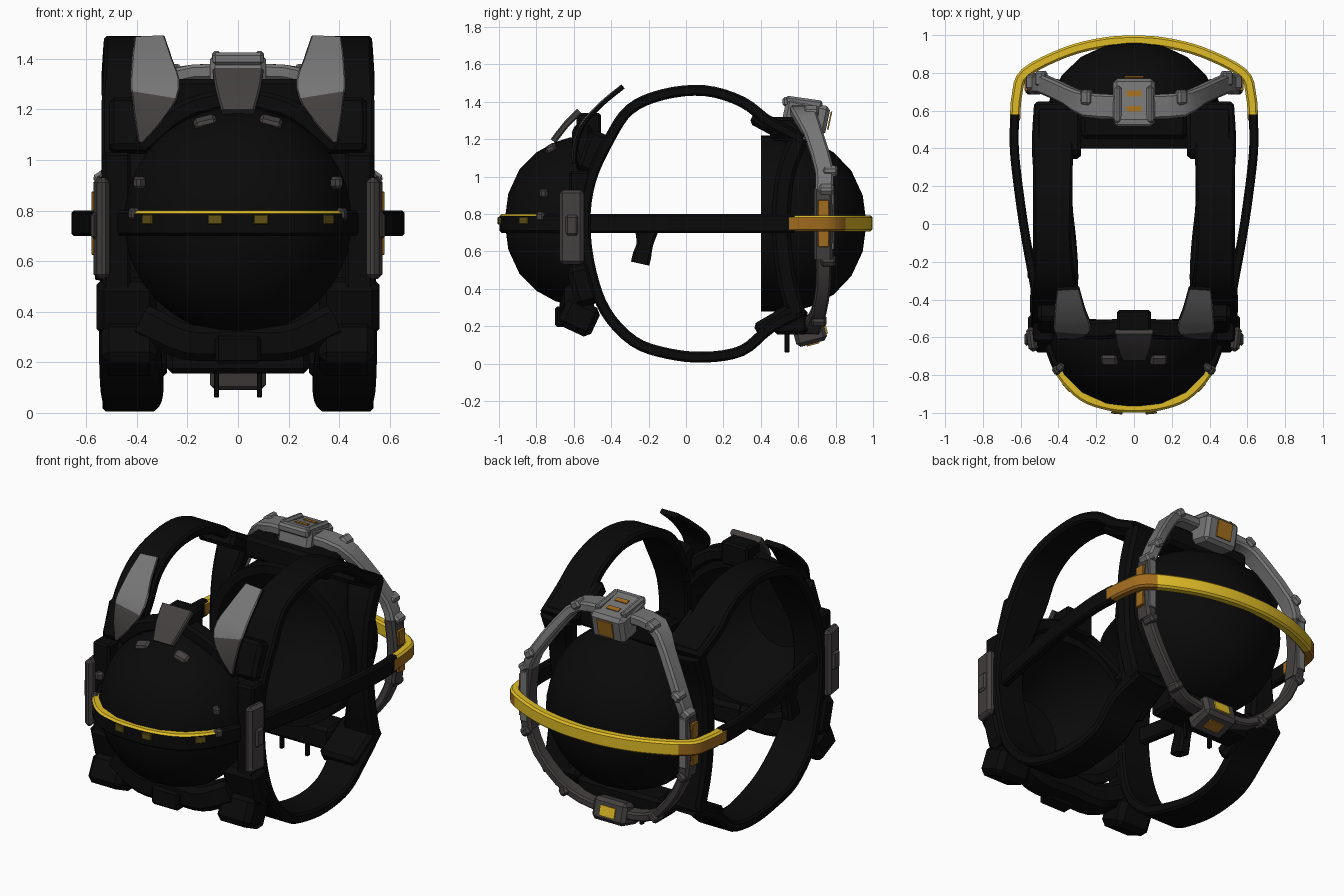
import bpy, bmesh, math
from mathutils import Vector, Euler

old = bpy.data.objects.get("Cube")
if old:
    bpy.data.objects.remove(old)


def material(name, r, g, b):
    m = bpy.data.materials.new(name)
    m.use_nodes = True
    m.diffuse_color = (r, g, b, 1)
    bsdf = m.node_tree.nodes["Principled BSDF"]
    bsdf.inputs["Base Color"].default_value = (r, g, b, 1)
    bsdf.inputs["Roughness"].default_value = 0.7
    return m


BLACK = material("black", 0.003, 0.003, 0.003)
DARK = material("dark_grey", 0.058, 0.051, 0.051)
GREY = material("light_grey", 0.18, 0.18, 0.18)
YELLOW = material("yellow", 0.74, 0.5, 0.02)
ORANGE = material("orange", 0.36, 0.15, 0.013)
OLIVE = material("olive", 0.12, 0.085, 0.008)


def finish(bm, name, mats, rule=None, bevel=0, angle=35):
    """Turn a bmesh into a shaded object, colouring faces by an optional rule."""
    bmesh.ops.remove_doubles(bm, verts=bm.verts, dist=0.0005)
    if bevel:
        bmesh.ops.bevel(bm, geom=bm.edges[:], offset=bevel, segments=1, affect='EDGES')
    bmesh.ops.recalc_face_normals(bm, faces=bm.faces)
    bm.normal_update()
    if rule:
        for f in bm.faces:
            f.material_index = rule(f.calc_center_median(), f.normal)
    me = bpy.data.meshes.new(name)
    bm.to_mesh(me)
    bm.free()
    ob = bpy.data.objects.new(name, me)
    bpy.context.collection.objects.link(ob)
    for m in mats:
        me.materials.append(m)
    bpy.ops.object.select_all(action='DESELECT')
    bpy.context.view_layer.objects.active = ob
    ob.select_set(True)
    bpy.ops.object.shade_smooth_by_angle(angle=math.radians(angle))
    return ob


def box(name, loc, size, mat, rot=(0, 0, 0), bevel=0.012):
    bm = bmesh.new()
    bmesh.ops.create_cube(bm, size=1)
    turn = Euler([math.radians(a) for a in rot]).to_matrix()
    for v in bm.verts:
        v.co = turn @ (v.co * Vector(size)) + Vector(loc)
    return finish(bm, name, [mat], bevel=bevel)


def smooth_path(pts, n):
    """Catmull-Rom through points (x, y, z, width)."""
    p = [Vector(q) for q in pts]
    p = [2 * p[0] - p[1]] + p + [2 * p[-1] - p[-2]]
    out = []
    for a, b, c, d in zip(p, p[1:], p[2:], p[3:]):
        for i in range(n):
            t = i / n
            out.append(0.5 * (2 * b + (c - a) * t + (2 * a - 5 * b + 4 * c - d) * t * t
                              + (3 * b - a - 3 * c + d) * t ** 3))
    return out + [p[-2]]


def band(name, pts, side, thick, mats, n=4, rule=None):
    """Sweep a chamfered bar whose width lies along the side axis."""
    path = smooth_path(pts, n)
    bm = bmesh.new()
    rings = []
    for i, q in enumerate(path):
        t = (path[min(i + 1, len(path) - 1)] - path[max(i - 1, 0)]).to_3d().normalized()
        nrm = t.cross(Vector(side)).normalized()
        s = nrm.cross(t)
        w, h = q[3] / 2, thick / 2
        c = min(w, h) * 0.4
        prof = [(w, h - c), (w - c, h), (c - w, h), (-w, h - c),
                (-w, c - h), (c - w, -h), (w - c, -h), (w, c - h)]
        rings.append([bm.verts.new(q.to_3d() + s * a + nrm * b) for a, b in prof])
    for r0, r1 in zip(rings, rings[1:]):
        for k in range(8):
            bm.faces.new((r0[k], r0[k - 1], r1[k - 1], r1[k]))
    bm.faces.new(rings[0])
    bm.faces.new(rings[-1][::-1])
    return finish(bm, name, mats, rule)


def shell(name, profile, z):
    """Revolve (radius, y) points about a front-to-back axis."""
    bm = bmesh.new()
    vs = [bm.verts.new((r, y, z)) for r, y in profile]
    es = [bm.edges.new(e) for e in zip(vs, vs[1:])]
    bmesh.ops.spin(bm, geom=vs + es, cent=(0, 0, z), axis=(0, 1, 0), angle=math.tau, steps=40)
    return finish(bm, name, [BLACK])


def flip(pts, s):
    return [(p[0] * s, *p[1:]) for p in pts]


X, Y, Z = (1, 0, 0), (0, 1, 0), (0, 0, 1)

# Hollow domes
shell("front_dome", [(0.40, -0.53), (0.45, -0.53), (0.45, -0.62), (0.425, -0.7), (0.37, -0.8), (0.28, -0.89),
                     (0.15, -0.95), (0, -0.97), (0, -0.93), (0.2, -0.9), (0.35, -0.74), (0.40, -0.53)], 0.76)
shell("back_dome", [(0.42, 0.40), (0.47, 0.40), (0.47, 0.58), (0.44, 0.68), (0.38, 0.79), (0.28, 0.885),
                    (0.15, 0.945), (0, 0.965), (0, 0.9), (0.2, 0.86), (0.36, 0.7), (0.42, 0.40)], 0.75)

# Hoop around the front dome: black with a yellow upper edge
arc = [(0.45, -0.64), (0.385, -0.79), (0.27, -0.91), (0.13, -0.96)]
front = [(x, y, 0.75, 0.1) for x, y in arc]
band("front_hoop", front + [(0, -0.97, 0.75, 0.1)] + flip(front[::-1], -1), Z, 0.056, [BLACK, YELLOW],
     rule=lambda c, n: 1 if n.z > 0.4 and c.y < -0.76 else 0)
for x, y, a in ((-0.09, -0.991, -5), (0.09, -0.991, 5), (0.35, -0.86, 48), (-0.35, -0.86, -48)):
    box("hoop_mark", (x, y, 0.765), (0.06, 0.03, 0.04), OLIVE, (0, 0, a), 0.004)

# Back hoop in yellow and orange
half = [(0.63, 0.55), (0.62, 0.68), (0.575, 0.8), (0.36, 0.91), (0.16, 0.96)]
hoop = [(x, y, 0.75, 0.085) for x, y in half]
band("back_hoop", hoop + [(0, 0.97, 0.75, 0.085)] + flip(hoop[::-1], -1), Z, 0.055, [YELLOW, ORANGE],
     rule=lambda c, n: 1 if abs(c.x) > 0.52 and n.z < 0.5 else 0)

for s, label in ((1, "left"), (-1, "right")):
    # Shoulder and waist straps joined by the front side panel
    strap = [(0.43, 0.62, 1.2, 0.2), (0.43, 0.45, 1.29, 0.22), (0.43, 0.3, 1.4, 0.21), (0.43, 0.1, 1.46, 0.2),
             (0.43, -0.12, 1.44, 0.2), (0.42, -0.3, 1.36, 0.22), (0.42, -0.41, 1.2, 0.24),
             (0.44, -0.51, 0.98, 0.2), (0.45, -0.54, 0.75, 0.19), (0.44, -0.51, 0.5, 0.21),
             (0.43, -0.43, 0.28, 0.24), (0.42, -0.28, 0.12, 0.25), (0.42, -0.1, 0.055, 0.23),
             (0.43, 0.1, 0.035, 0.21), (0.43, 0.3, 0.07, 0.21), (0.43, 0.45, 0.19, 0.22), (0.41, 0.62, 0.28, 0.2)]
    band(label + "_strap", flip(strap, s), X, 0.058, [BLACK])

    # Back side panel closing the strap loop beside the dome
    panel = [(0.43, 0.6, 1.2, 0.2), (0.45, 0.53, 1.0, 0.15), (0.46, 0.51, 0.75, 0.13),
             (0.45, 0.53, 0.5, 0.15), (0.42, 0.58, 0.29, 0.2)]
    band(label + "_back_panel", flip(panel, s), X, 0.1, [BLACK])

    # Side arm running from the front panel to the back hoop
    arm = [(0.49, -0.52), (0.535, -0.28), (0.585, 0), (0.625, 0.3), (0.635, 0.45), (0.63, 0.58)]
    band(label + "_arm", flip([(x, y, 0.75, 0.1) for x, y in arm], s), Z, 0.048, [BLACK])

    # Raised shoulder fin, lighter at the top
    fin = [(0.385, -0.6, 1.07, 0.02), (0.355, -0.59, 1.17, 0.12), (0.328, -0.55, 1.28, 0.195),
           (0.34, -0.45, 1.39, 0.16), (0.35, -0.34, 1.48, 0.12)]
    band(label + "_fin", flip(fin, s), X, 0.028, [DARK, GREY, BLACK],
         rule=lambda c, n: 2 if n.y > 0.1 or abs(n.x) > 0.8 else (1 if c.z > 1.27 and n.y < -0.4 else 0))
    box(label + "_fin_mount", (s * 0.41, -0.49, 1.13), (0.2, 0.12, 0.22), BLACK, (-20, 0, 0), 0.02)
    band(label + "_collar", flip([(0.06, -0.55, 1.24, 0.1), (0.22, -0.56, 1.19, 0.1), (0.38, -0.53, 1.06, 0.1)], s),
         Y, 0.08, [BLACK])

    # Side plate with a raised boss on the front frame
    box(label + "_side_plate", (s * 0.54, -0.61, 0.73), (0.05, 0.13, 0.4), DARK, (0, 0, s * -8), 0.018)
    box(label + "_side_boss", (s * 0.568, -0.61, 0.74), (0.025, 0.07, 0.11), DARK)
    box(label + "_side_frame", (s * 0.48, -0.57, 0.75), (0.11, 0.11, 0.56), BLACK)
    box(label + "_dome_clip", (s * 0.39, -0.76, 0.91), (0.04, 0.05, 0.05), DARK, (0, 0, s * 45))
    box(label + "_hoop_clip", (s * 0.41, -0.775, 0.785), (0.05, 0.04, 0.05), DARK, (0, 0, s * 60))
    box(label + "_lamp", (s * 0.13, -0.72, 1.15), (0.09, 0.06, 0.035), DARK, (30, s * 14, 0))

    # Hip pouches and lower frame
    box(label + "_hip_block", (s * 0.43, -0.57, 0.25), (0.22, 0.19, 0.17), BLACK, (-25, 0, 0), 0.03)
    box(label + "_hip_pad", (s * 0.44, -0.55, 0.42), (0.24, 0.13, 0.22), BLACK, (15, 0, 0), 0.03)
    band(label + "_lower_collar", flip([(0, -0.59, 0.28, 0.17), (0.2, -0.59, 0.28, 0.17), (0.38, -0.57, 0.36, 0.16)], s),
         Y, 0.14, [BLACK])

    # Grey rib frame around the back dome
    upper = [(0.09, 0.62, 1.35, 0.13), (0.25, 0.63, 1.335, 0.13), (0.35, 0.68, 1.23, 0.1),
             (0.48, 0.74, 1.03, 0.1), (0.52, 0.735, 0.92, 0.09)]
    middle = [(0.52, 0.735, 0.93, 0.1), (0.54, 0.735, 0.75, 0.1), (0.52, 0.735, 0.56, 0.1)]
    lower = [(0.52, 0.735, 0.57, 0.08), (0.46, 0.735, 0.43, 0.08), (0.34, 0.71, 0.28, 0.08),
             (0.22, 0.67, 0.2, 0.1), (0.08, 0.66, 0.18, 0.12)]
    for part, pts, t, m in (("upper", upper, 0.06, GREY), ("middle", middle, 0.07, DARK), ("lower", lower, 0.05, DARK)):
        band(f"{label}_{part}_rib", flip(pts, s), Y, t, [m], n=2)
    for z in (0.67, 0.83):
        box(label + "_rib_mark", (s * 0.57, 0.735, z), (0.02, 0.06, 0.09), ORANGE, bevel=0.003)
    box(label + "_rib_spine", (s * 0.53, 0.785, 0.76), (0.05, 0.016, 0.3), GREY, bevel=0.004)
    for x, y, z in ((0.25, 0.67, 1.35), (0.49, 0.77, 1.03), (0.54, 0.75, 0.93), (0.52, 0.76, 0.55), (0.3, 0.71, 0.23)):
        box(label + "_rib_knuckle", (s * x, y, z), (0.06, 0.08, 0.05), GREY if z > 0.6 else DARK, (0, s * 35, 0))

    # Strap anchors on the back dome
    box(label + "_upper_anchor", (s * 0.4, 0.48, 1.26), (0.24, 0.28, 0.09), BLACK, (-28, 0, 0), 0.02)
    box(label + "_lower_anchor", (s * 0.4, 0.5, 0.24), (0.24, 0.28, 0.09), BLACK, (30, 0, 0), 0.02)

# Front top latch
box("front_latch", (0, -0.52, 1.27), (0.18, 0.13, 0.14), BLACK)
band("front_latch_plate", [(0, -0.57, 1.35, 0.2), (0, -0.64, 1.28, 0.18), (0, -0.71, 1.19, 0.13)], X, 0.035, [DARK], n=2)
box("front_buckle", (0, -0.65, 0.25), (0.18, 0.1, 0.11), BLACK)

# Upper back bracket with an orange window
box("back_crossbar", (0, 0.54, 1.255), (0.56, 0.18, 0.13), BLACK, bevel=0.02)
box("back_bracket", (0, 0.64, 1.32), (0.22, 0.24, 0.16), GREY, (-12, 0, 0), 0.02)
for s in (1, -1):
    box("bracket_rail", (s * 0.085, 0.63, 1.395), (0.035, 0.2, 0.05), GREY, (-8, 0, 0))
box("bracket_front_rail", (0, 0.54, 1.4), (0.2, 0.05, 0.05), GREY)
for y, z in ((0.61, 1.409), (0.69, 1.392)):
    box("bracket_window", (0, y, z), (0.08, 0.03, 0.008), ORANGE, (-12, 0, 0), 0)
box("bracket_back_window", (0, 0.768, 1.3), (0.1, 0.008, 0.1), ORANGE, (-12, 0, 0), 0)

# Lower back bracket
box("lower_crossbar", (0, 0.56, 0.225), (0.56, 0.18, 0.14), BLACK, bevel=0.02)
box("lower_bracket", (0, 0.66, 0.17), (0.22, 0.17, 0.13), DARK, (15, 0, 0), 0.02)
box("lower_bracket_mark", (0, 0.748, 0.19), (0.1, 0.008, 0.06), YELLOW, (15, 0, 0), 0)
box("lower_bracket_base_mark", (0, 0.68, 0.105), (0.1, 0.07, 0.008), ORANGE, (15, 0, 0), 0)
for s in (1, -1):
    box("lower_peg", (s * 0.085, 0.54, 0.11), (0.02, 0.025, 0.1), BLACK, bevel=0.004)

# Hand grip below the right arm
band("hand_grip", [(-0.53, -0.21, 0.72, 0.13), (-0.53, -0.22, 0.64, 0.09), (-0.53, -0.235, 0.58, 0.1),
                   (-0.53, -0.245, 0.535, 0.1)], Y, 0.07, [BLACK])
